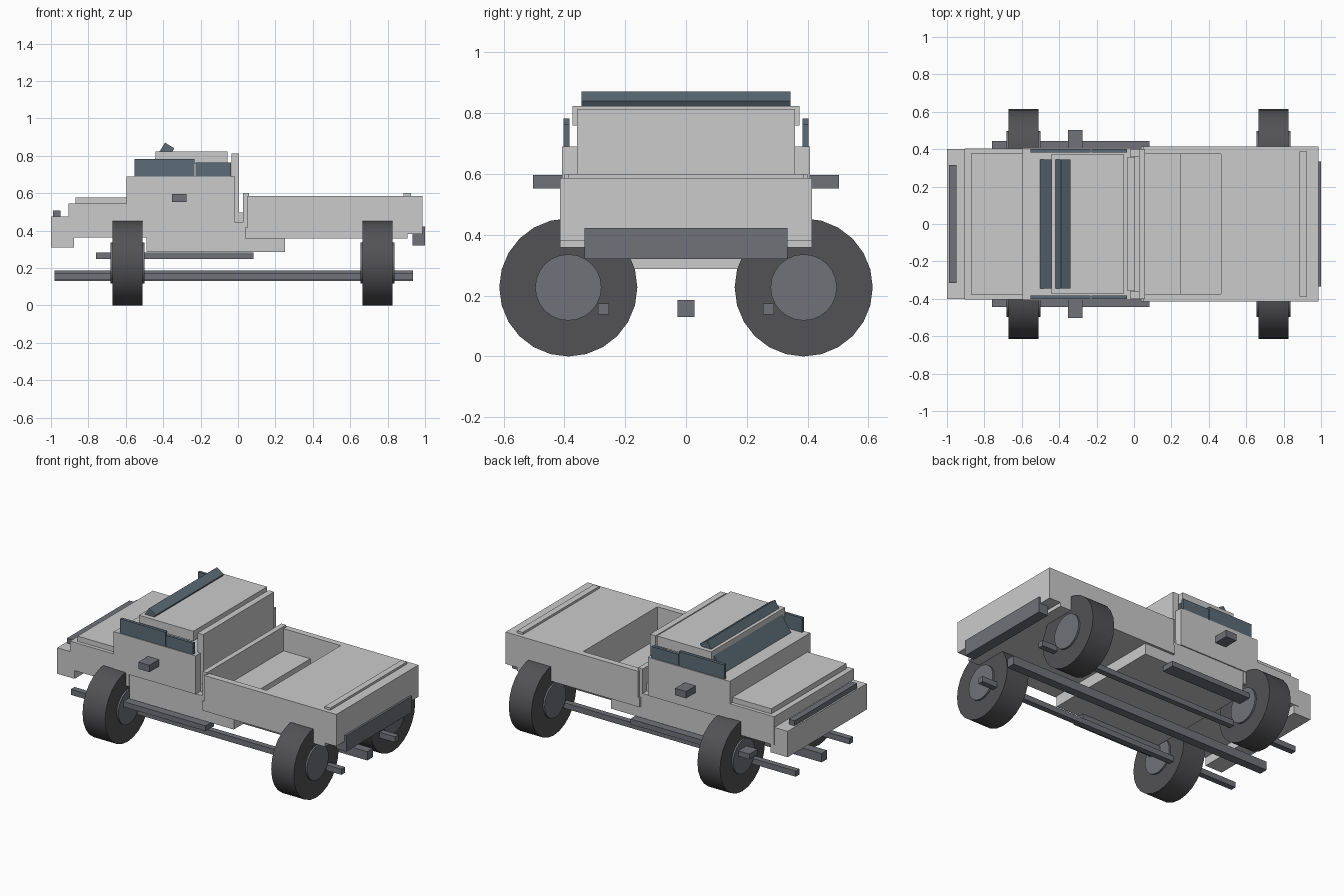
import bpy, bmesh, math
from mathutils import Matrix

if "Cube" in bpy.data.objects:
    bpy.data.objects.remove(bpy.data.objects["Cube"])


def material(name, rgb):
    m = bpy.data.materials.new(name)
    m.diffuse_color = (*rgb, 1)
    m.use_nodes = True
    m.node_tree.nodes["Principled BSDF"].inputs["Base Color"].default_value = m.diffuse_color
    return m


TRIM = material("trim_grey", (0.16, 0.17, 0.195))
GLASS = material("dark_glass", (0.11, 0.15, 0.185))
TYRE = material("rubber", (0.085, 0.083, 0.09))


def finish(name, bm, mat=None):
    bmesh.ops.recalc_face_normals(bm, faces=bm.faces)
    me = bpy.data.meshes.new(name)
    bm.to_mesh(me)
    bm.free()
    ob = bpy.data.objects.new(name, me)
    bpy.context.collection.objects.link(ob)
    if mat:
        me.materials.append(mat)
    return ob


def box(name, x, y, z, mat=None):
    """Box from (min, max) ranges."""
    bm = bmesh.new()
    size = [r[1] - r[0] for r in (x, y, z)]
    mid = [(r[1] + r[0]) / 2 for r in (x, y, z)]
    bmesh.ops.create_cube(bm, size=1, matrix=Matrix.Translation(mid) @ Matrix.Diagonal((*size, 1)))
    return finish(name, bm, mat)


def wide(name, x, half, z, mat=None):
    """Box centred across the vehicle."""
    return box(name, x, (-half, half), z, mat)


def pair(name, x, y, z, mat=None):
    """The same box on both sides."""
    box(name + "_near", x, (-y[1], -y[0]), z, mat)
    box(name + "_far", x, y, z, mat)


def profile(name, pts, half):
    """Side outline (x, z) extruded across y."""
    bm = bmesh.new()
    face = bm.faces.new([bm.verts.new((x, -half, z)) for x, z in pts])
    ext = bmesh.ops.extrude_face_region(bm, geom=[face])
    verts = [v for v in ext["geom"] if isinstance(v, bmesh.types.BMVert)]
    bmesh.ops.translate(bm, verts=verts, vec=(0, 2 * half, 0))
    return finish(name, bm)


def disc(name, x, y, z, radius, width, mat):
    """Cylinder with its axis along x."""
    bm = bmesh.new()
    bmesh.ops.create_cone(bm, cap_ends=True, segments=24, radius1=radius, radius2=radius, depth=width,
                          matrix=Matrix.Translation((x, y, z)) @ Matrix.Rotation(math.pi / 2, 4, 'Y'))
    ob = finish(name, bm, mat)
    bpy.ops.object.select_all(action='DESELECT')
    ob.select_set(True)
    bpy.context.view_layer.objects.active = ob
    bpy.ops.object.shade_smooth_by_angle(angle=math.radians(30))


# front end
wide("front_bumper", (-1.0, -0.877), 0.40, (0.31, 0.476))
wide("front_bumper_bar", (-0.99, -0.95), 0.315, (0.47, 0.508), TRIM)
wide("hood_body", (-0.906, -0.49), 0.403, (0.364, 0.545))
wide("hood_panel", (-0.87, -0.58), 0.38, (0.53, 0.578))

# cab
wide("cab_body", (-0.595, -0.015), 0.407, (0.444, 0.69))
wide("lower_body", (-0.49, 0.25), 0.40, (0.287, 0.444))
wide("cab_back_panel", (-0.035, 0.005), 0.358, (0.44, 0.813))
wide("cab_spacer", (-0.02, 0.035), 0.36, (0.43, 0.497))
wide("cab_roof", (-0.44, -0.055), 0.373, (0.76, 0.824))
pair("front_side_window", (-0.553, -0.233), (0.383, 0.402), (0.67, 0.782), GLASS)
pair("rear_side_window", (-0.227, -0.037), (0.383, 0.402), (0.67, 0.763), GLASS)
pair("mirror", (-0.353, -0.275), (0.39, 0.503), (0.553, 0.597), TRIM)

# slanted windshield running through the roof
shield = wide("windshield", (-0.029, 0.029), 0.344, (-0.13, 0.13), GLASS)
shield.location = (-0.434, 0, 0.745)
shield.rotation_euler = (0, math.radians(32), 0)

# cargo bed with a recess behind the cab
bed = profile("cargo_bed", [(0.038, 0.358), (0.905, 0.358), (0.905, 0.382), (0.987, 0.382),
                            (0.987, 0.586), (0.05, 0.586), (0.05, 0.417), (0.038, 0.417)], 0.415)
cutter = wide("bed_cutter", (0.058, 0.465), 0.375, (0.38, 0.7))
cutter.hide_render = True
cutter.hide_set(True)
cut = bed.modifiers.new("recess", 'BOOLEAN')
cut.operation = 'DIFFERENCE'
cut.solver = 'EXACT'
cut.object = cutter
wide("bed_front_wall", (0.027, 0.06), 0.40, (0.41, 0.6))
wide("tailgate_strip", (0.885, 0.925), 0.387, (0.57, 0.6))
wide("rear_bumper", (0.932, 1.0), 0.333, (0.32, 0.422), TRIM)

# running boards and chassis rails
pair("running_board", (-0.76, 0.083), (0.36, 0.445), (0.249, 0.283), TRIM)
wide("centre_rail", (-0.98, 0.935), 0.028, (0.13, 0.186), TRIM)
pair("side_rail", (-0.98, 0.935), (0.253, 0.29), (0.138, 0.174), TRIM)

# wheels
for end, x in (("front", -0.591), ("rear", 0.745)):
    for side, y in (("near", -0.387), ("far", 0.387)):
        disc(f"{end}_{side}_tyre", x, y, 0.227, 0.227, 0.16, TYRE)
        disc(f"{end}_{side}_hub", x, y, 0.227, 0.109, 0.182, TRIM)
